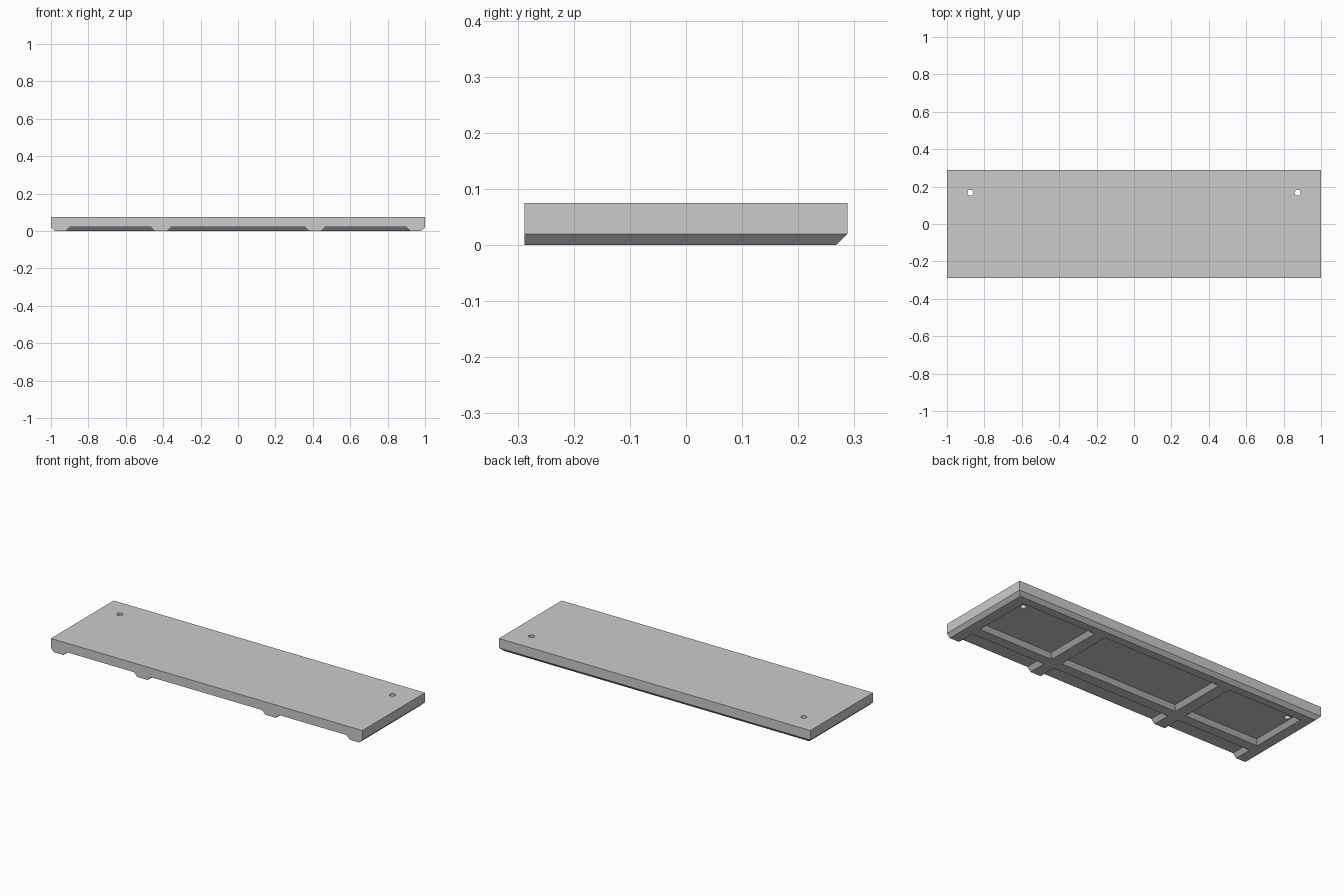
import bpy, bmesh

if "Cube" in bpy.data.objects:
    bpy.data.objects.remove(bpy.data.objects["Cube"], do_unlink=True)

HALF_X, HALF_Y, TOP = 1.0, 0.288, 0.075
CHAMFER, DEPTH = 0.02, 0.022

grey = bpy.data.materials.new("light grey")
grey.use_nodes = True
colour = (0.6, 0.6, 0.6, 1)
grey.diffuse_color = colour
grey.node_tree.nodes["Principled BSDF"].inputs["Base Color"].default_value = colour


def make_object(name, bm):
    bmesh.ops.recalc_face_normals(bm, faces=bm.faces)
    mesh = bpy.data.meshes.new(name)
    bm.to_mesh(mesh)
    bm.free()
    mesh.materials.append(grey)
    obj = bpy.data.objects.new(name, mesh)
    bpy.context.collection.objects.link(obj)
    return obj


def stacked_box(name, layers):
    """Solid through rectangles given as (x0, x1, y0, y1, z)."""
    bm = bmesh.new()
    rings = [[bm.verts.new((x, y, z)) for x, y in
              ((x0, y0), (x1, y0), (x1, y1), (x0, y1))]
             for x0, x1, y0, y1, z in layers]
    for low, high in zip(rings, rings[1:]):
        for i in range(4):
            j = (i + 1) % 4
            bm.faces.new((low[i], low[j], high[j], high[i]))
    bm.faces.new(rings[0][::-1])
    bm.faces.new(rings[-1])
    return make_object(name, bm)


def pocket_cutter(name, x0, x1, y0, y1):
    """Tapered block whose outline at the underside is the given rectangle."""
    return stacked_box(name, [(x0 - g, x1 + g, y0 - g, y1 + g, z)
                              for g, z in ((0.01, -0.01), (-DEPTH, DEPTH))])


def hole_cutter(name, x, y):
    bm = bmesh.new()
    bmesh.ops.create_cone(bm, cap_ends=True, segments=24, radius1=0.016,
                          radius2=0.016, depth=0.4)
    bmesh.ops.translate(bm, verts=bm.verts, vec=(x, y, 0))
    return make_object(name, bm)


# Slab, bevelled under its two ends and its back
slab = stacked_box("slab", [
    (-HALF_X + CHAMFER, HALF_X - CHAMFER, -HALF_Y, HALF_Y - CHAMFER, 0),
    (-HALF_X, HALF_X, -HALF_Y, HALF_Y, CHAMFER),
    (-HALF_X, HALF_X, -HALF_Y, HALF_Y, TOP)])

# Underside pockets and the open notches in front of them
cutters = []
for side, x0, x1 in (("right", -0.92, -0.445), ("middle", -0.378, 0.378),
                     ("left", 0.445, 0.92)):
    cutters.append(pocket_cutter(side + "_pocket", x0, x1, -0.122, 0.22))
    cutters.append(pocket_cutter(side + "_notch", x0, x1, -0.4, -0.182))

# Screw holes near the back corners
for side, x in (("right", -0.875), ("left", 0.875)):
    cutters.append(hole_cutter(side + "_hole", x, 0.167))

bpy.context.view_layer.objects.active = slab
for cutter in cutters:
    cutter.hide_render = True
    cut = slab.modifiers.new(cutter.name, "BOOLEAN")
    cut.operation = "DIFFERENCE"
    cut.solver = "EXACT"
    cut.object = cutter
    bpy.ops.object.modifier_apply(modifier=cut.name)
    bpy.data.objects.remove(cutter, do_unlink=True)
